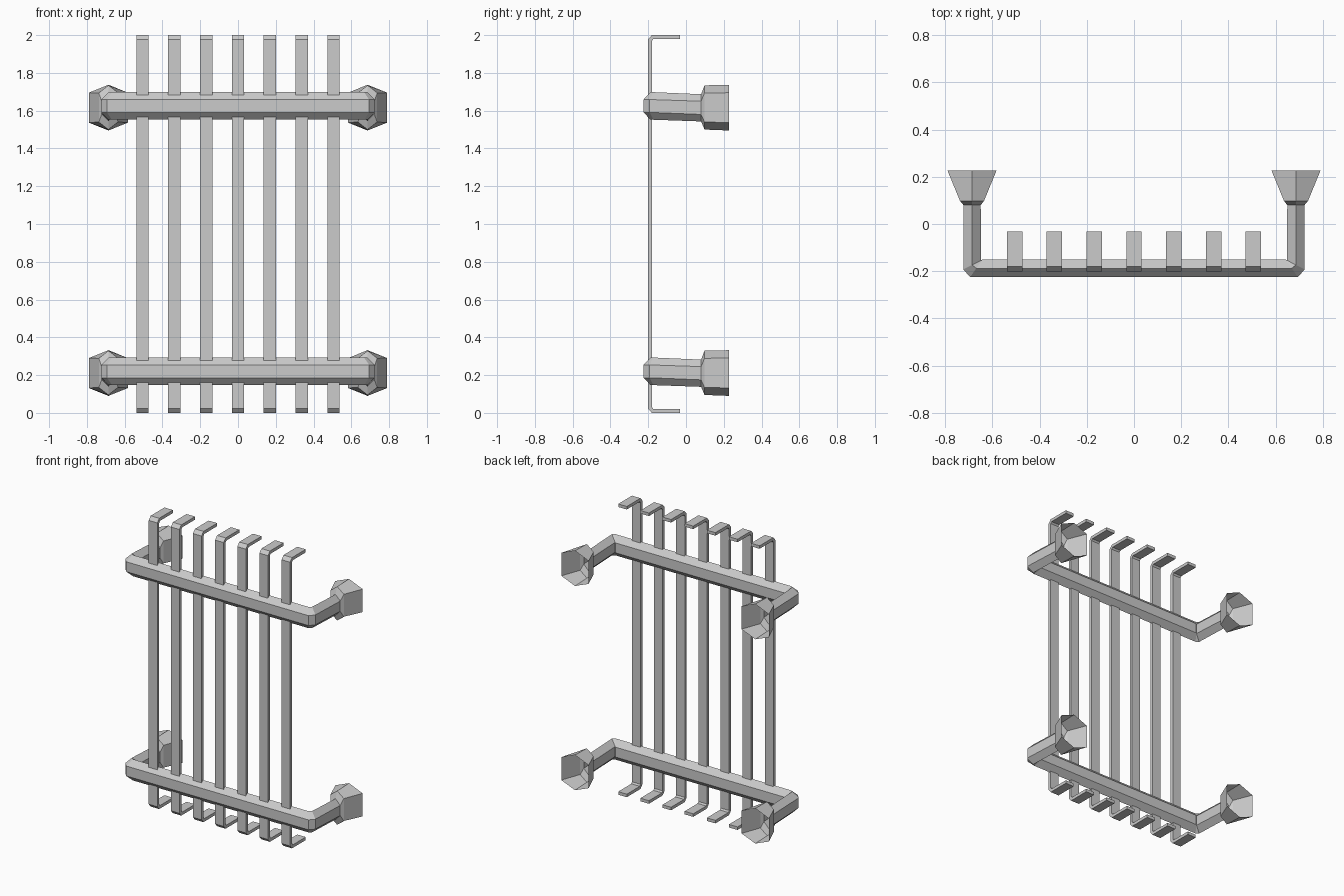
import bpy

if "Cube" in bpy.data.objects:
    bpy.data.objects.remove(bpy.data.objects["Cube"])

def make_object(name, verts, faces):
    mesh = bpy.data.meshes.new(name)
    mesh.from_pydata(verts, [], faces)
    mesh.update()
    obj = bpy.data.objects.new(name, mesh)
    bpy.context.collection.objects.link(obj)
    return obj

# Flat bent slat: C-shaped side profile (y, z) extruded across x
half_profile = [(-0.202, 1.976), (-0.181, 2.0), (-0.032, 2.0),
                (-0.032, 1.979), (-0.173, 1.979), (-0.181, 1.968)]
slat_profile = half_profile + [(y, 2 - z) for y, z in reversed(half_profile)]

def slat(name, x, width=0.065):
    n = len(slat_profile)
    verts = [(x + s * width / 2, y, z) for s in (-1, 1) for y, z in slat_profile]
    faces = [(i, i + n, (i + 1) % n + n, (i + 1) % n) for i in range(n)]
    faces += [tuple(range(n)), tuple(reversed(range(n, 2 * n)))]
    return make_object(name, verts, faces)

for i in range(7):
    slat(f"slat_{i + 1}", (i - 3) * 0.1685)

# Hexagonal rail with bent arms and flared open wall cups.
# Each ring: outer (x, y), inner (x, y), half height, half side height, z offset
half_rings = [
    ((-0.790, 0.227), (-0.582, 0.227), 0.121, 0.079, -0.009),  # cup rim
    ((-0.737, 0.098), (-0.635, 0.098), 0.117, 0.077, -0.008),  # cup shoulder
    ((-0.722, 0.080), (-0.649, 0.080), 0.072, 0.035, -0.010),  # neck
    ((-0.723, -0.192), (-0.648, -0.155), 0.073, 0.034, 0.0),   # bend
    ((-0.694, -0.225), (-0.641, -0.150), 0.073, 0.034, 0.0),
]
flip = lambda p: (-p[0], p[1])
rings = half_rings + [(flip(o), flip(i), h, f, d)
                      for o, i, h, f, d in reversed(half_rings)]

def rail(name, z0):
    verts, faces = [], []
    for (ox, oy), (ix, iy), h, f, dz in rings:
        cx, cy, z = (ox + ix) / 2, (oy + iy) / 2, z0 + dz
        verts += [(cx, cy, z + h), (ox, oy, z + f), (ox, oy, z - f),
                  (cx, cy, z - h), (ix, iy, z - f), (ix, iy, z + f)]
    for r in range(len(rings) - 1):
        for k in range(6):
            a, b = r * 6 + k, r * 6 + (k + 1) % 6
            faces.append((a, b, b + 6, a + 6))
    return make_object(name, verts, faces)

rail("upper_rail", 1.625)
rail("lower_rail", 0.22)

# Consistent outward normals
for obj in bpy.context.collection.objects:
    bpy.context.view_layer.objects.active = obj
    bpy.ops.object.mode_set(mode='EDIT')
    bpy.ops.mesh.select_all(action='SELECT')
    bpy.ops.mesh.normals_make_consistent(inside=False)
    bpy.ops.object.mode_set(mode='OBJECT')
